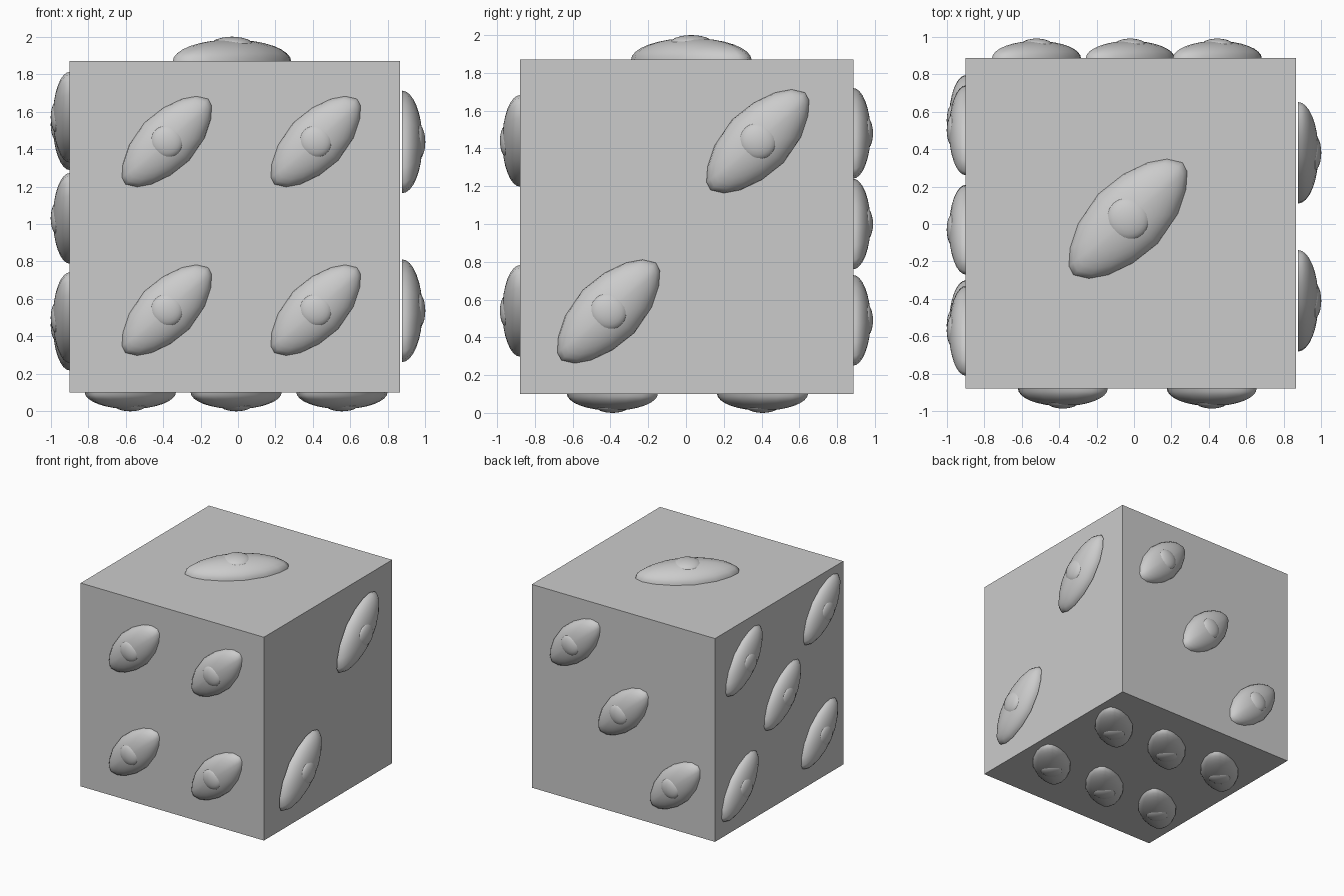
import bpy
import bmesh
import math
from mathutils import Matrix, Vector

if "Cube" in bpy.data.objects:
    bpy.data.objects.remove(bpy.data.objects["Cube"], do_unlink=True)

# One plain grey for everything
grey = bpy.data.materials.new("light grey")
grey.use_nodes = True
grey.diffuse_color = (0.6, 0.6, 0.6, 1)
grey.node_tree.nodes["Principled BSDF"].inputs["Base Color"].default_value = (0.6, 0.6, 0.6, 1)


def finish(name, bm, smooth=False):
    bmesh.ops.recalc_face_normals(bm, faces=bm.faces[:])
    for face in bm.faces:
        face.smooth = smooth and len(face.verts) < 5
    mesh = bpy.data.meshes.new(name)
    bm.to_mesh(mesh)
    bm.free()
    mesh.materials.append(grey)
    obj = bpy.data.objects.new(name, mesh)
    bpy.context.collection.objects.link(obj)
    return obj


# Die body
bm = bmesh.new()
bmesh.ops.create_cube(bm, size=1, matrix=Matrix.Translation((-0.017, 0.003, 0.985))
                      @ Matrix.Diagonal((1.765, 1.765, 1.77, 1)))
finish("die_body", bm)

# Half of the almond outline; the other half is the same turned by 180 degrees
HALF = [(-.5, -.4), (-.49, -.25), (-.42, -.04), (-.25, .21),
        (-.04, .375), (.17, .475), (.33, .505), (.46, .475)]
OUTLINE = HALF + [(-x, -y) for x, y in HALF]
RINGS = 8


def eye(name, frame, size, depth):
    """Almond dome with a round iris pushing through its crown."""
    dome = depth * 0.88
    bm = bmesh.new()
    rings = []
    for i in range(RINGS):
        a = math.pi / 2 * i / RINGS
        rings.append([bm.verts.new((x * size * math.cos(a), y * size * math.cos(a),
                                    dome * math.sin(a))) for x, y in OUTLINE])
    crown = bm.verts.new((0, 0, dome))
    n = len(OUTLINE)
    for j in range(n):
        k = (j + 1) % n
        for low, high in zip(rings, rings[1:]):
            bm.faces.new((low[j], low[k], high[k], high[j]))
        bm.faces.new((rings[-1][j], rings[-1][k], crown))
    bm.faces.new(rings[0][::-1])
    iris = Matrix.Translation((0, 0, depth * 0.64)) @ Matrix.Diagonal(
        (size * 0.185, size * 0.185, depth * 0.36, 1))
    bmesh.ops.create_uvsphere(bm, u_segments=24, v_segments=12, radius=1, matrix=iris)
    finish(name, bm, smooth=True).matrix_world = frame


X, Y, Z = Vector((1, 0, 0)), Vector((0, 1, 0)), Vector((0, 0, 1))

# Side name, right axis, up axis, distance out, eye size, eye depth, eye centres
SIDES = [
    ("front", X, Z, 0.878, 0.48, 0.107,
     [(x, z) for x in (-0.38, 0.415) for z in (0.54, 1.44)]),
    ("right", Y, Z, 0.875, 0.543, 0.125, [(0.38, 1.438), (-0.41, 0.537)]),
    ("back", -X, Z, 0.883, 0.476, 0.107, [(-0.445, 1.48), (0.02, 1.0), (0.52, 0.49)]),
    ("left", -Y, Z, 0.897, 0.48, 0.103,
     [(-0.5, 1.53), (0.57, 1.57), (0.03, 1.03), (-0.555, 0.46), (0.54, 0.5)]),
    ("top", X, Y, 1.867, 0.633, 0.133, [(-0.032, 0.028)]),
    ("bottom", Y, X, -0.103, 0.483, 0.103,
     [(y, x) for y in (-0.39, 0.405) for x in (-0.575, -0.01, 0.555)]),
]

# Eyes on every side in place of pips
for side, u, v, out, size, depth, centres in SIDES:
    normal = u.cross(v)
    turn = Matrix((u, v, normal)).transposed().to_4x4()
    for i, (a, b) in enumerate(centres, 1):
        place = Matrix.Translation(u * a + v * b + normal * out)
        eye(f"{side}_eye_{i}", place @ turn, size, depth)
